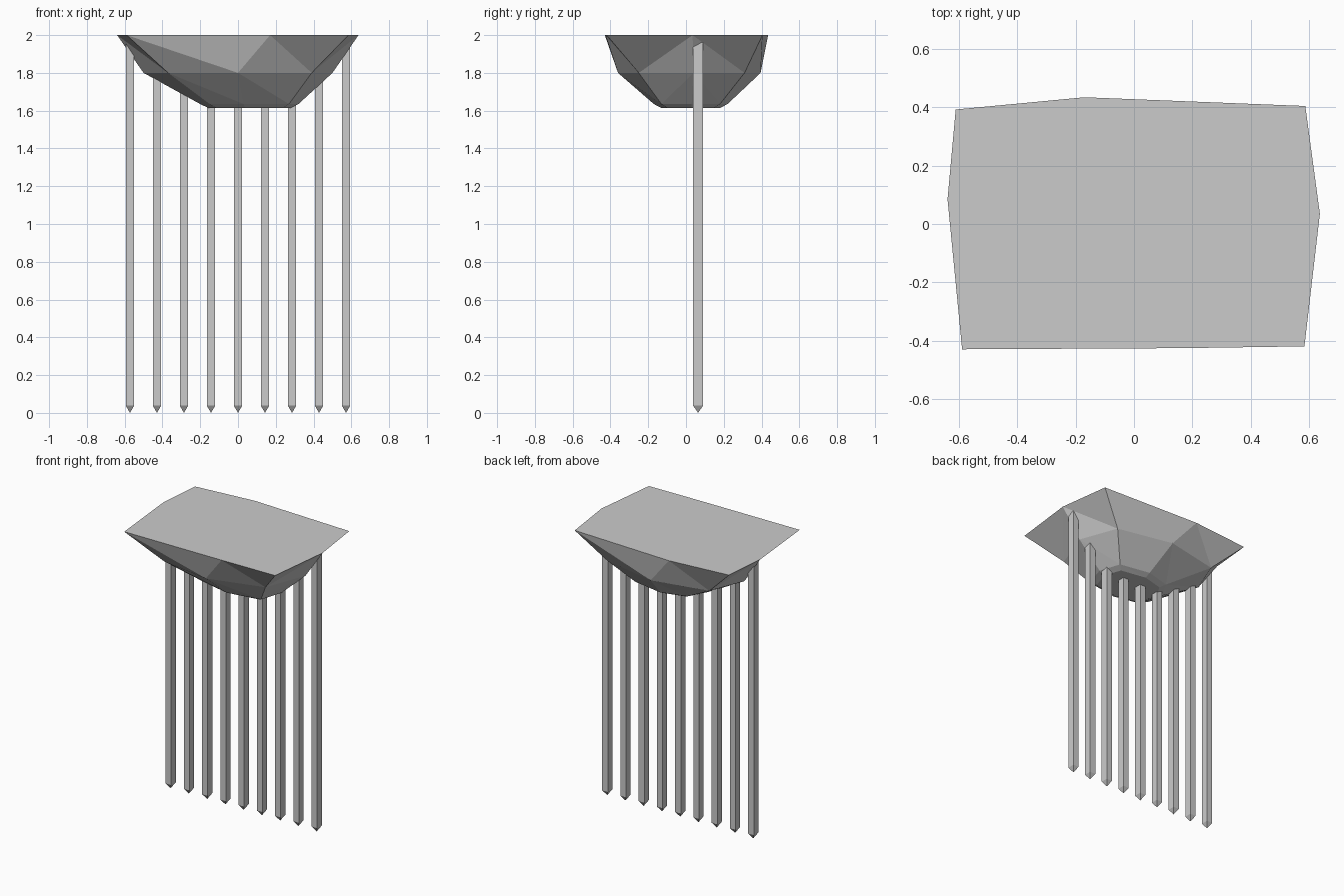
import bpy, bmesh

if "Cube" in bpy.data.objects:
    bpy.data.objects.remove(bpy.data.objects["Cube"])


def finish(bm, name):
    bmesh.ops.recalc_face_normals(bm, faces=bm.faces)
    mesh = bpy.data.meshes.new(name)
    bm.to_mesh(mesh)
    bm.free()
    obj = bpy.data.objects.new(name, mesh)
    bpy.context.collection.objects.link(obj)
    return obj


# Faceted rock: rings of eight points, from front left counter-clockwise
top = [(-.59, -.43), (.17, -.426), (.585, -.42), (.638, .035),
       (.588, .405), (-.17, .435), (-.612, .393), (-.64, .085)]
mid = [(-.37, -.30), (0, -.36), (.39, -.25), (.50, .04),
       (.40, .31), (0, .395), (-.40, .31), (-.50, .06)]
low = [(-.15, -.13), (.03, -.17), (.27, -.13), (.32, .03),
       (.27, .18), (.05, .22), (-.13, .17), (-.20, .04)]
base = [(.06 + (x - .06) * .84, .025 + (y - .025) * .8) for x, y in low]

bm = bmesh.new()
rings = [[bm.verts.new((x, y, z)) for x, y in pts]
         for pts, z in ((top, 2.0), (mid, 1.8), (low, 1.635), (base, 1.615))]
bm.faces.new(rings[0])
bm.faces.new(rings[3])
flipped = (2, 6)  # spans whose diagonal runs the other way
for upper, lower in zip(rings, rings[1:]):
    for i in range(8):
        j = (i + 1) % 8
        a, b, c, d = upper[i], upper[j], lower[j], lower[i]
        tris = ((a, b, d), (b, c, d)) if i in flipped else ((a, b, c), (a, c, d))
        for tri in tris:
            bm.faces.new(tri)
finish(bm, "rock")


# Square stake with a pointed tip
def stake(name, x, y, height, hx=.022, hy=.026, tip=.038):
    bm = bmesh.new()
    corners = [(-hx, -hy), (hx, -hy), (hx, hy), (-hx, hy)]
    lower = [bm.verts.new((u, v, tip)) for u, v in corners]
    upper = [bm.verts.new((u, v, height)) for u, v in corners]
    point = bm.verts.new((0, 0, 0))
    bm.faces.new(upper)
    for i in range(4):
        j = (i + 1) % 4
        bm.faces.new((lower[i], lower[j], upper[j], upper[i]))
        bm.faces.new((lower[j], lower[i], point))
    finish(bm, name).location = (x, y, 0)


# Row of nine stakes reaching up into the rock
for k in range(-4, 5):
    stake(f"stake_{k + 5}", k * .143, .064, 1.65 + .31 * (k / 4) ** 2)
